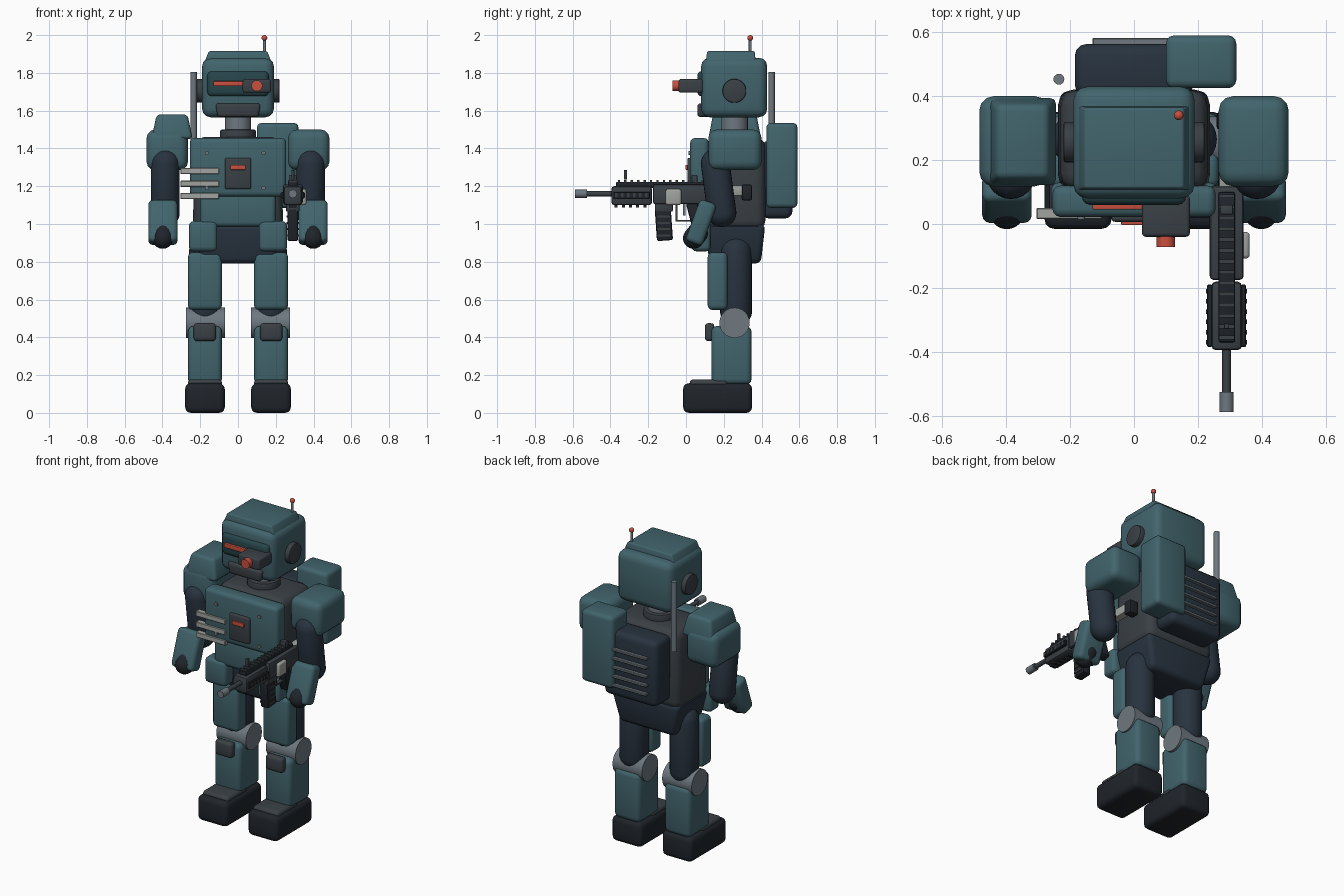
import bpy, bmesh, math
from mathutils import Vector, Matrix

if "Cube" in bpy.data.objects:
    bpy.data.objects.remove(bpy.data.objects["Cube"])

COLORS = {
    "teal": (0.053, 0.127, 0.15), "navy": (0.021, 0.033, 0.05),
    "dark": (0.042, 0.051, 0.06), "black": (0.014, 0.018, 0.024),
    "red": (0.58, 0.08, 0.05), "pale": (0.35, 0.37, 0.35),
    "metal": (0.156, 0.188, 0.216), "deep": (0.02, 0.06, 0.07),
}
MATS = {}
for key, c in COLORS.items():
    MATS[key] = bpy.data.materials.new(key)
    MATS[key].diffuse_color = (*c, 1)


def finish(name, bm, color):
    bmesh.ops.recalc_face_normals(bm, faces=bm.faces)
    mesh = bpy.data.meshes.new(name)
    bm.to_mesh(mesh)
    bm.free()
    mesh.materials.append(MATS[color])
    ob = bpy.data.objects.new(name, mesh)
    bpy.context.collection.objects.link(ob)
    bpy.ops.object.select_all(action='DESELECT')
    ob.select_set(True)
    bpy.context.view_layer.objects.active = ob
    bpy.ops.object.shade_smooth_by_angle(angle=math.radians(35))
    return ob


def box(name, x, y, z, color, bevel=0.01, top=(1, 1), bottom=(1, 1), tilt=0, seg=3):
    """Bevelled box from (min, max) ranges; ends may taper, tilt turns about x."""
    bm = bmesh.new()
    bmesh.ops.create_cube(bm, size=1)
    for v in bm.verts:
        t = top if v.co.z > 0 else bottom
        v.co = Vector((v.co.x * (x[1] - x[0]) * t[0],
                       v.co.y * (y[1] - y[0]) * t[1], v.co.z * (z[1] - z[0])))
    if bevel:
        bmesh.ops.bevel(bm, geom=bm.edges[:], offset=bevel, segments=seg,
                        profile=0.5, affect='EDGES', clamp_overlap=True)
    mid = Vector((sum(x) / 2, sum(y) / 2, sum(z) / 2))
    bm.transform(Matrix.Translation(mid) @ Matrix.Rotation(tilt, 4, 'X'))
    return finish(name, bm, color)


def rod(name, p, q, r, color, sides=32, bevel=0):
    """Cylinder between two points."""
    p, q = Vector(p), Vector(q)
    bm = bmesh.new()
    bmesh.ops.create_cone(bm, cap_ends=True, segments=sides, radius1=r, radius2=r,
                          depth=(q - p).length)
    if bevel:
        rims = [e for e in bm.edges if abs(e.verts[0].co.z - e.verts[1].co.z) < 1e-5]
        bmesh.ops.bevel(bm, geom=rims, offset=bevel, segments=2, profile=0.5, affect='EDGES')
    turn = (q - p).to_track_quat('Z', 'Y').to_matrix().to_4x4()
    bm.transform(Matrix.Translation((p + q) / 2) @ turn)
    return finish(name, bm, color)


def capsule(name, p, q, r, color):
    """Sphere stretched between two end centres."""
    p, q = Vector(p), Vector(q)
    bm = bmesh.new()
    bmesh.ops.create_uvsphere(bm, u_segments=24, v_segments=13, radius=r)
    half = (q - p).length / 2
    for v in bm.verts:
        v.co.z += half if v.co.z > 0 else -half
    turn = (q - p).to_track_quat('Z', 'Y').to_matrix().to_4x4() if half > 0 else Matrix()
    bm.transform(Matrix.Translation((p + q) / 2) @ turn)
    return finish(name, bm, color)


def span(s, a, b):
    return tuple(sorted((s * a, s * b)))


# Head
box("head", (-.19, .19), (.08, .43), (1.565, 1.88), "teal", .045)
box("head_cap", (-.18, .18), (.105, .37), (1.85, 1.915), "teal", .008, top=(.86, .95))
box("visor", (-.163, .163), (.06, .14), (1.675, 1.81), "deep", .025)
box("visor_slit", (-.13, .03), (.045, .08), (1.73, 1.757), "red", .004)
box("eye_scope", (.025, .175), (-.04, .09), (1.695, 1.767), "dark", .012)
rod("eye_lens", (.1, -.072, 1.732), (.1, -.03, 1.732), .029, "red")
box("jaw", (-.12, .12), (.06, .13), (1.567, 1.638), "dark", .015, bottom=(.9, 1))
for s, side in ((-1, "left"), (1, "right")):
    rod("ear_" + side, (s * .17, .256, 1.705), (s * .22, .256, 1.705), .063, "dark", bevel=.006)
rod("head_antenna", (.14, .34, 1.83), (.14, .34, 1.985), .008, "metal", 16)
capsule("antenna_tip", (.14, .34, 1.985), (.14, .34, 1.985), .015, "red")
rod("neck", (0, .257, 1.42), (0, .257, 1.6), .07, "metal")
rod("neck_collar", (0, .257, 1.43), (0, .257, 1.5), .095, "dark", bevel=.01)

# Torso
box("torso", (-.26, .26), (.09, .435), (.97, 1.46), "dark", .05, top=(.88, .9), bottom=(.92, .92))
box("chest_plate", (-.255, .255), (.022, .12), (1.145, 1.455), "teal", .025)
box("abdomen_plate", (-.2, .2), (.04, .16), (.985, 1.17), "teal", .025)
box("chest_panel", (-.07, .07), (.007, .04), (1.185, 1.35), "dark", .01)
box("chest_light", (-.04, .04), (-.003, .02), (1.287, 1.313), "red", .003)
for x in (-.165, .135):
    for z in (1.375, 1.19):
        rod("chest_bolt", (x, .014, z), (x, .04, z), .011, "metal", 16)
for z in (1.28, 1.213, 1.148):
    box("chest_bar", (-.305, -.1), (.015, .05), (z - .016, z + .016), "pale", .003, seg=1)

# Pelvis
box("pelvis", (-.24, .24), (.1, .42), (.79, 1.0), "navy", .03, bottom=(.8, .85))

# Backpack with vents, side pod and aerial
box("backpack", (-.185, .185), (.4, .563), (1.03, 1.44), "navy", .035)
for i in range(5):
    z = 1.11 + i * .056
    box("backpack_vent", (-.13, .13), (.55, .582), (z - .008, z + .008), "metal", .003, seg=1)
box("backpack_pod", (.1, .32), (.425, .59), (1.085, 1.535), "teal", .025)
rod("backpack_aerial", (-.235, .453, 1.37), (-.235, .453, 1.805), .017, "metal", 20)

# Legs and arms
for s, side in ((-1, "left"), (1, "right")):
    n = lambda part: part + "_" + side
    box(n("hip_plate"), span(s, .11, .26), (.03, .13), (.855, 1.015), "teal", .025)
    capsule(n("thigh"), (s * .175, .265, .54), (s * .175, .265, .85), .085, "navy")
    box(n("thigh_plate"), span(s, .085, .265), (.115, .22), (.545, .85), "teal", .025)
    rod(n("knee_joint"), (s * .07, .257, .477), (s * .275, .257, .477), .08, "metal")
    box(n("knee_cap"), span(s, .117, .235), (.1, .15), (.38, .475), "dark", .018)
    box(n("shin"), span(s, .085, .265), (.135, .347), (.15, .46), "teal", .03)
    box(n("boot"), span(s, .07, .28), (-.015, .35), (0, .157), "black", .03)
    box(n("boot_top"), span(s, .085, .265), (.02, .22), (.12, .177), "dark", .018)
    box(n("shoulder"), span(s, .265, .484), (.118, .4), (1.285, 1.5), "teal", .045)
    capsule(n("upper_arm"), (s * .385, .155, 1.32), (s * .385, .19, 1.06), .077, "navy")
    box(n("forearm"), span(s, .32, .475), (.033, .127), (.89, 1.125), "teal", .025,
        tilt=math.radians(-20))
    capsule(n("hand"), (s * .398, .04, .925), (s * .398, .06, .95), .056, "black")
box("shoulder_armour", (-.458, -.24), (.118, .398), (1.45, 1.58), "teal", .02, top=(.75, .82))

# Rifle
G = .29
def gun(name, hw, y, z, color, bevel=.006, **kw):
    return box("rifle_" + name, (G - hw, G + hw), y, z, color, bevel, seg=2, **kw)

rod("rifle_barrel", (G, -.54, 1.16), (G, -.35, 1.16), .014, "dark", 20)
rod("rifle_muzzle", (G, -.588, 1.16), (G, -.525, 1.16), .022, "metal", 20)
gun("handguard", .048, (-.395, -.18), (1.1, 1.2), "dark", .015)
gun("receiver", .053, (-.175, .12), (1.105, 1.21), "dark", .012)
gun("top_rail", .026, (-.37, .1), (1.19, 1.223), "black")
for i in range(14):
    y = -.355 + i * .034
    gun("rail_tooth", .024, (y - .006, y + .006), (1.215, 1.234), "dark", 0)
for s in (-1, 1):
    cx = G + s * .053
    box("rifle_side_rail", (cx - .008, cx + .008), (-.385, -.19), (1.135, 1.17), "black", .003, seg=1)
    for i in range(6):
        y = -.37 + i * .032
        box("rifle_side_tooth", (cx - .011, cx + .011), (y - .007, y + .007), (1.14, 1.165), "dark", 0)
for i in range(5):
    y = -.37 + i * .038
    gun("lower_tooth", .02, (y - .008, y + .008), (1.088, 1.11), "black", 0)
gun("front_sight", .008, (-.328, -.312), (1.235, 1.285), "dark", .002)
gun("rear_sight", .02, (.03, .06), (1.22, 1.26), "dark", .004)
gun("magazine_well", .035, (-.165, -.07), (1.065, 1.12), "dark")
gun("magazine", .028, (-.16, -.075), (.912, 1.09), "black", .01, tilt=math.radians(4))
for i in range(4):
    gun("magazine_rib", .032, (-.15, -.085), (.935 + i * .033, .945 + i * .033), "dark", 0)
box("rifle_ejection_port", (G + .03, G + .072), (-.108, -.025), (1.1, 1.185), "pale", .012)
gun("trigger_guard_front", .012, (-.055, -.045), (1.015, 1.11), "dark", 0)
gun("trigger_guard_base", .012, (-.055, .03), (1.012, 1.022), "dark", 0)
gun("trigger", .006, (-.015, -.003), (1.045, 1.11), "metal", 0)
gun("grip", .028, (.02, .08), (.95, 1.12), "black", .012, tilt=math.radians(15))
gun("stock_tube", .024, (.1, .305), (1.15, 1.205), "pale")
gun("butt", .032, (.295, .35), (1.125, 1.21), "black", .01)

for m in bpy.data.materials:
    if m.users and not m.is_grease_pencil:
        m.use_nodes = True
        m.node_tree.nodes["Principled BSDF"].inputs["Base Color"].default_value = m.diffuse_color
